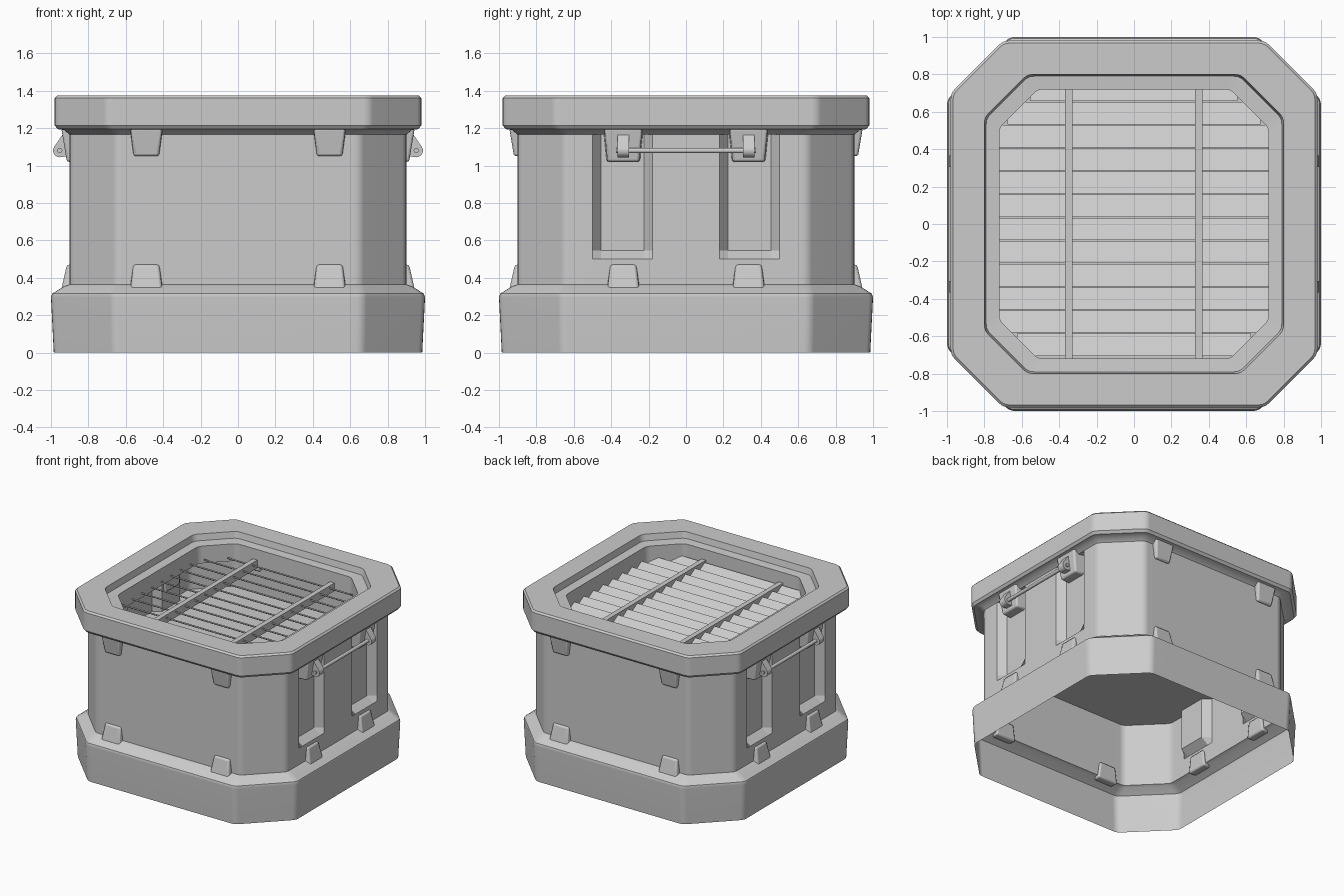
import bpy, bmesh
from math import sin, cos, pi
from mathutils import Matrix, Vector

cube = bpy.data.objects.get("Cube")
if cube:
    bpy.data.objects.remove(cube)

grey = bpy.data.materials.new("grey_plastic")
grey.use_nodes = True
COLOUR = (0.6, 0.6, 0.6, 1)
grey.diffuse_color = COLOUR
grey.node_tree.nodes["Principled BSDF"].inputs["Base Color"].default_value = COLOUR
parts = []


def finish(name, bm, bevel=0, matrix=None):
    if matrix:
        bm.transform(matrix)
    mesh = bpy.data.meshes.new(name)
    bm.to_mesh(mesh)
    bm.free()
    mesh.materials.append(grey)
    ob = bpy.data.objects.new(name, mesh)
    bpy.context.collection.objects.link(ob)
    if bevel:
        mod = ob.modifiers.new("soft_edges", "BEVEL")
        mod.width, mod.segments = bevel, 2
    parts.append(ob)
    return ob


def loft(name, rings, caps=False, loop=False, bevel=0, matrix=None):
    """Skin a list of rings of 3D points."""
    bm = bmesh.new()
    rows = [[bm.verts.new(p) for p in ring] for ring in rings]
    pairs = list(zip(rows, rows[1:])) + ([(rows[-1], rows[0])] if loop else [])
    for a, b in pairs:
        for i in range(len(a)):
            j = (i + 1) % len(a)
            bm.faces.new((a[i], a[j], b[j], b[i]))
    if caps:
        bm.faces.new(rows[0][::-1])
        bm.faces.new(rows[-1])
        bmesh.ops.recalc_face_normals(bm, faces=bm.faces)
    return finish(name, bm, bevel, matrix)


def octagon(h, f, z, notch=None, r=0.03):
    """Chamfered square with softened corners; notch adds two recesses on each side."""
    c = [Vector(p) for p in ((h, -f), (h, f), (f, h), (-f, h),
                             (-h, f), (-h, -f), (-f, -h), (f, -h))]
    pts = []
    for i, p in enumerate(c):
        a = p + (c[i - 1] - p).normalized() * r
        b = p + (c[(i + 1) % 8] - p).normalized() * r
        pts += [a.lerp(p, t).lerp(p.lerp(b, t), t) for t in (0, 0.33, 0.67, 1)]
        if notch is not None and i in (0, 4):
            s = 1 if i == 0 else -1
            for m in (-0.34, 0.34):
                pts += [Vector((s * x, s * (m + y))) for x, y in (
                    (h, -0.16), (h - notch, -0.115), (h - notch, 0.115), (h, 0.16))]
    return [(p.x, p.y, z) for p in pts]


def turn(angle):
    return Matrix.Rotation(angle, 4, "Z")


# Hollow base skirt, open underneath
loft("base_skirt", [octagon(h, f, z) for h, f, z in (
    (0.985, 0.66, 0), (1, 0.665, 0.295), (0.993, 0.665, 0.315),
    (0.93, 0.655, 0.355), (0.9, 0.65, 0.365))])

# Body shell with two tall recesses on each side
DEPTH = 0.06
loft("body_shell", [octagon(0.9, 0.65, z, d) for z, d in (
    (0.36, 0), (0.5, 0), (0.545, DEPTH), (1.2, DEPTH))])

# Inner panel closing the body below the grille
bm = bmesh.new()
bm.faces.new([bm.verts.new(p) for p in octagon(0.9, 0.65, 0.87, DEPTH)])
finish("inner_panel", bm)

# Lid frame with stepped opening
loft("lid_frame", [octagon(h, f, z) for h, f, z in (
    (0.9, 0.65, 1.165), (0.93, 0.665, 1.19), (0.965, 0.69, 1.195), (0.98, 0.7, 1.215),
    (0.98, 0.7, 1.362), (0.967, 0.695, 1.375), (0.8, 0.57, 1.375),
    (0.79, 0.565, 1.325), (0.72, 0.515, 1.32), (0.72, 0.515, 1.18))], loop=True)

# Tilted louvre slats, high at the front edge
PITCH = 0.1238
for k in range(12):
    y0 = -0.705 + PITCH * k
    y1 = y0 + 0.119
    profile = ((y0, 1.222), (y1, 1.152), (y1, 1.14), (y0, 1.21))
    w = min(0.74, 1.27 - abs((y0 + y1) / 2))
    loft("louvre_slat", [[(x, y, z) for y, z in profile] for x in (-w, w)], caps=True)

# Two bars across the louvres
for x in (-0.35, 0.345):
    loft("grille_bar", [[(x + a, b, z) for a, b in
                         ((-0.02, -0.73), (0.02, -0.73), (0.02, 0.73), (-0.02, 0.73))]
                        for z in (1.17, 1.235)], caps=True)


def clip(name, angle, along, low, high, inner):
    """Tapered block; low and high are (z, half width, reach)."""
    rings = [[(x, along + y, z) for x, y in
              ((inner, -w), (reach, -w * 0.93), (reach, w * 0.93), (inner, w))]
             for z, w, reach in (low, high)]
    loft(name, rings, caps=True, bevel=0.012, matrix=turn(angle))


for quarter in range(4):
    side = quarter % 2 == 0
    for s in (-1, 1):
        at = s * (0.335 if side else 0.49)
        clip("lower_clip", quarter * pi / 2, at,
             (0.335, 0.09, 0.945), (0.47, 0.072, 0.915), 0.88)
        if side:
            clip("handle_mount", quarter * pi / 2, at,
                 (1.02, 0.09, 0.915), (1.2, 0.108, 0.945), 0.82)
        else:
            clip("upper_clip", quarter * pi / 2, at,
                 (1.05, 0.07, 0.92), (1.2, 0.09, 0.945), 0.88)

# Handles: rounded ears and a thin bar on both sides
for angle in (0, pi):
    for s in (-1, 1):
        ear = [(0.91, 1.05), (0.91, 1.17), (0.935, 1.17)]
        ear += [(0.953 + 0.036 * cos(t), 1.08 + 0.036 * sin(t))
                for t in [0.6 - i * 0.36 for i in range(8)]]
        loft("handle_ear", [[(x, s * 0.335 + y, z) for x, z in ear]
                            for y in (-0.03, 0.03)], caps=True, matrix=turn(angle))
    bm = bmesh.new()
    bmesh.ops.create_cone(bm, cap_ends=True, segments=16, radius1=0.014,
                          radius2=0.014, depth=0.75)
    finish("handle_bar", bm, matrix=turn(angle) @ Matrix.Translation((0.953, 0, 1.08))
           @ Matrix.Rotation(pi / 2, 4, "X"))

# Smooth shading with crisp edges
bpy.ops.object.select_all(action="DESELECT")
for ob in parts:
    ob.select_set(True)
bpy.context.view_layer.objects.active = parts[0]
bpy.ops.object.shade_smooth_by_angle(angle=0.6)
for ob in parts:
    ob.modifiers.new("even_normals", "WEIGHTED_NORMAL").keep_sharp = True
